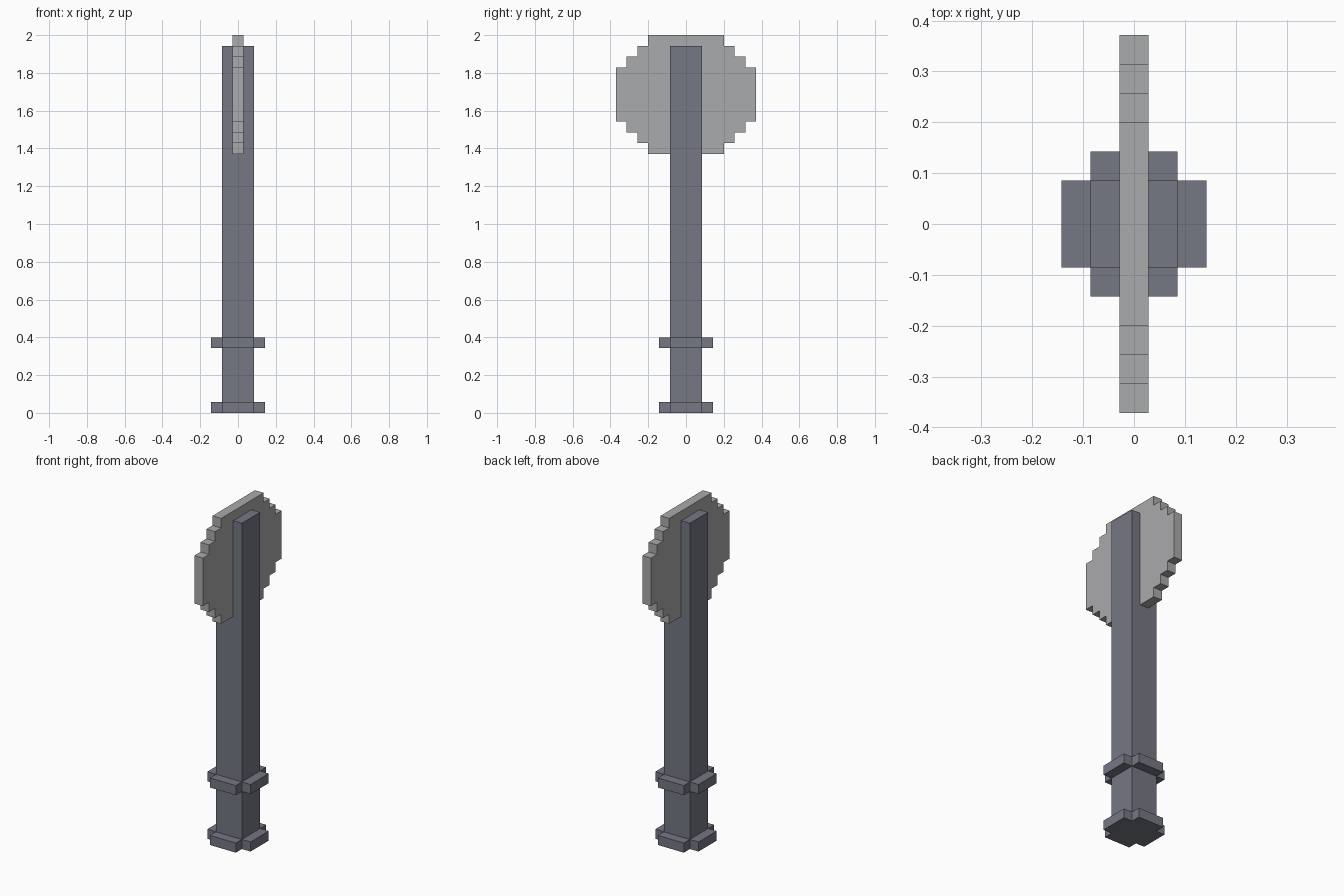
import bpy, bmesh
from mathutils import Vector

cube = bpy.data.objects.get("Cube")
if cube:
    bpy.data.objects.remove(cube, do_unlink=True)

U = 2 / 35  # one block of the grid-like design


def material(name, rgb):
    m = bpy.data.materials.new(name)
    m.use_nodes = True
    m.diffuse_color = (*rgb, 1)
    bsdf = next(n for n in m.node_tree.nodes if n.type == 'BSDF_PRINCIPLED')
    bsdf.inputs["Base Color"].default_value = (*rgb, 1)
    return m


def mirrored(quarter):
    """Complete a symmetric outline from its corners in the first quadrant."""
    half = quarter + [(-a, b) for a, b in reversed(quarter)]
    return half + [(-a, -b) for a, b in half]


def prism(name, corners, depth, mat):
    """Extrude a closed outline of 3D points along depth (in blocks)."""
    bm = bmesh.new()
    face = bm.faces.new([bm.verts.new(Vector(c) * U) for c in corners])
    new = bmesh.ops.extrude_face_region(bm, geom=[face])["geom"]
    bmesh.ops.translate(bm, vec=Vector(depth) * U,
                        verts=[v for v in new if isinstance(v, bmesh.types.BMVert)])
    bmesh.ops.recalc_face_normals(bm, faces=bm.faces)
    mesh = bpy.data.meshes.new(name)
    bm.to_mesh(mesh)
    bm.free()
    mesh.materials.append(mat)
    obj = bpy.data.objects.new(name, mesh)
    bpy.context.collection.objects.link(obj)
    return obj


dark_steel = material("dark steel", (0.178, 0.184, 0.227))
light_steel = material("light steel", (0.402, 0.404, 0.413))

# Square shaft
shaft = mirrored([(1.5, 1.5)])
prism("shaft", [(x, y, 0) for x, y in shaft], (0, 0, 34), dark_steel)

# Cross-shaped collars at the foot and above the grip
collar = mirrored([(2.5, 1.5), (1.5, 1.5), (1.5, 2.5)])
for name, z in (("pommel_collar", 0), ("grip_collar", 6)):
    prism(name, [(x, y, z) for x, y in collar], (0, 0, 1), dark_steel)

# Thin stepped disc blade, centred 29.5 blocks up
steps = [(6.5, 2.5), (5.5, 2.5), (5.5, 3.5), (4.5, 3.5),
         (4.5, 4.5), (3.5, 4.5), (3.5, 5.5)]
prism("blade", [(-0.5, y, z + 29.5) for y, z in mirrored(steps)], (1, 0, 0), light_steel)
